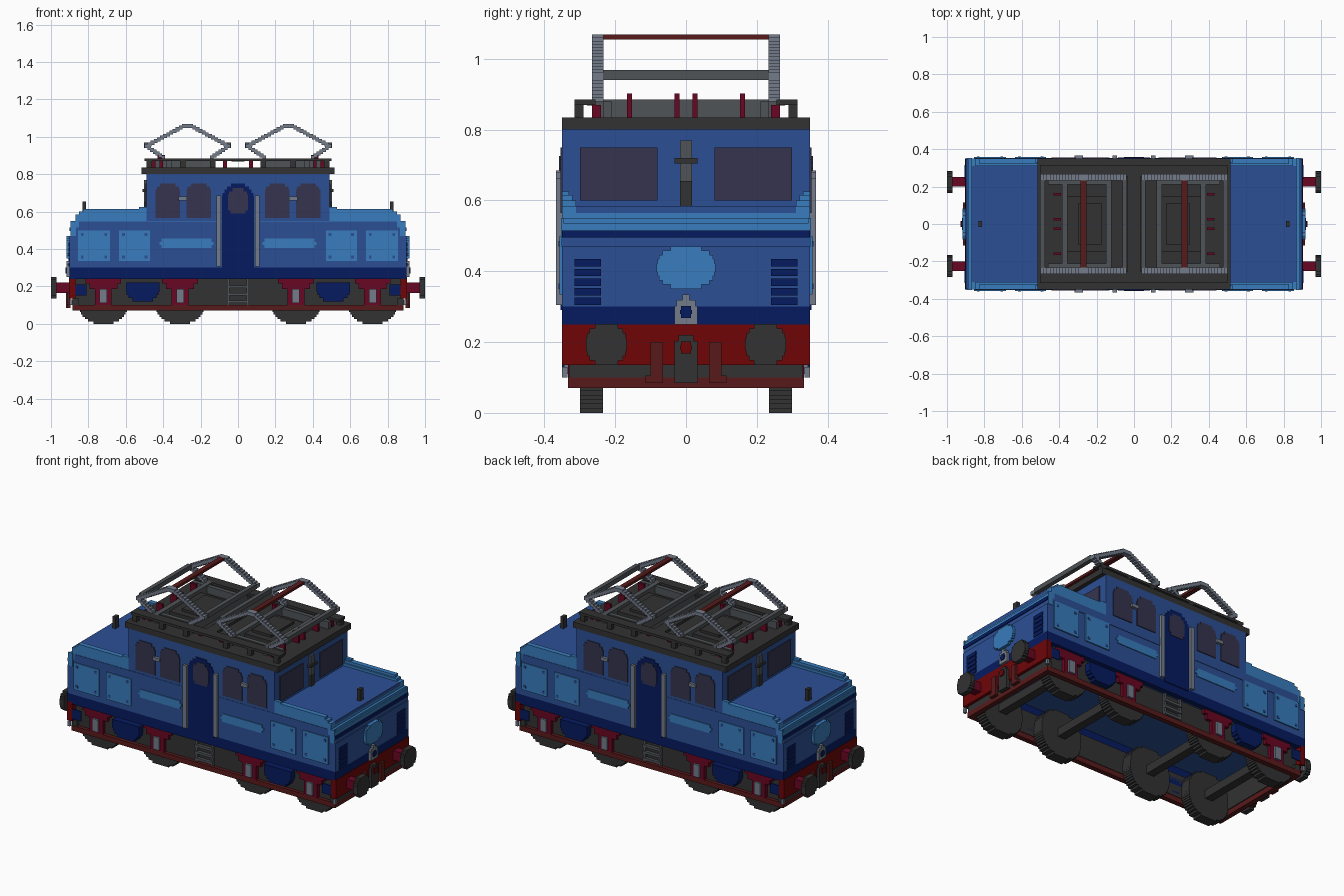
import bpy
import bmesh
import math
from mathutils import Vector

cube = bpy.data.objects.get("Cube")
if cube:
    bpy.data.objects.remove(cube, do_unlink=True)

STEP = 1 / 60      # size of one block in the stepped shapes
SIDE = .35         # half width of the body
END = .9           # half length of the body
CAB = .49          # half length of the cab
THIN = .005        # depth of painted plates
WALL = .03


def material(name, code):
    """Flat material from an sRGB hex code."""
    channels = [int(code[i:i + 2], 16) / 255 for i in (0, 2, 4)]
    colour = [((c + .055) / 1.055) ** 2.4 if c > .04 else c / 12.92 for c in channels] + [1]
    mat = bpy.data.materials.new(name)
    mat.diffuse_color = colour
    mat.use_nodes = True
    shader = mat.node_tree.nodes["Principled BSDF"]
    shader.inputs["Base Color"].default_value = colour
    shader.inputs["Roughness"].default_value = .8
    return mat


BLUE = material("body blue", "2C4F95")
LIGHT = material("light blue", "387CBD")
NAVY = material("navy", "061A60")
RED = material("beam red", "6E0507")
MAROON = material("maroon", "591A1B")
CRIMSON = material("crimson", "690622")
DARK = material("dark grey", "323232")
GREY = material("mid grey", "4F5357")
SILVER = material("silver grey", "737B8A")
GLASS = material("window glass", "35344F")


def part(name, mat, boxes, mirror=""):
    """One object from boxes ((x, x), (y, y), (z, z)), repeated across the mirror axes."""
    mesh = bpy.data.meshes.new(name)
    bm = bmesh.new()
    for sx in (1, -1) if "x" in mirror else (1,):
        for sy in (1, -1) if "y" in mirror else (1,):
            for spans in boxes:
                low = Vector(min(s) for s in spans)
                high = Vector(max(s) for s in spans)
                middle, size = (low + high) / 2, high - low
                verts = bmesh.ops.create_cube(bm, size=1)["verts"]
                for v in verts:
                    v.co = Vector(m + c * s for m, c, s in zip(middle, v.co, size))
                    v.co.x *= sx
                    v.co.y *= sy
                if sx * sy < 0:
                    bmesh.ops.reverse_faces(bm, faces=list({f for v in verts for f in v.link_faces}))
    bm.to_mesh(mesh)
    bm.free()
    mesh.materials.append(mat)
    bpy.context.collection.objects.link(bpy.data.objects.new(name, mesh))


def both(half):
    return (-half, half)


def on_side(x, z, depth=THIN):
    return (x, (SIDE - THIN, SIDE + depth), z)


def on_end(y, z, depth=THIN, base=END):
    return ((base - THIN, base + depth), y, z)


def ring(length, width, z):
    """Four walls around a rectangle."""
    walls = [(both(length), (s * (width - WALL), s * width), z) for s in (1, -1)]
    return walls + [((s * (length - WALL), s * length), both(width - WALL), z) for s in (1, -1)]


def rows(centre, z, wide, high):
    """Stepped, slightly squared ellipse as rows of (across, z) spans."""
    power = 2.4
    count = max(3, round(2 * high / STEP / .75))
    tall = 2 * high / count
    result = []
    for i in range(count):
        t = abs((i + .5) * 2 / count - 1)
        half = wide * (1 - t ** power) ** (1 / power)
        result.append(((centre - half, centre + half), (z - high + i * tall, z - high + (i + 1) * tall)))
    return result


def cut_corners(x, z, top=2, bottom=0):
    """Stepped rectangle with rounded top and bottom corners."""
    spans = [(x, (z[0] + bottom * STEP, z[1] - top * STEP))]
    for count, edge, way in ((top, z[1], -1), (bottom, z[0], 1)):
        for i in range(count):
            inset = STEP * .7 * (count - i) ** 2 / count
            rise = sorted((edge + way * i * STEP, edge + way * (i + 1) * STEP))
            spans.append(((x[0] + inset, x[1] - inset), rise))
    return spans


# Body shell with stepped bonnet ends and a raised floor
part("body_skirt", NAVY, ring(END, SIDE, (.24, .3)))
part("body_floor", BLUE, [(both(END - WALL), both(SIDE - WALL), (.295, .31))])
part("body_walls", BLUE, ring(END, SIDE, (.3, .47)) + ring(END - THIN, SIDE, (.47, .515)))
part("bonnet_shoulder", LIGHT, ring(.893, SIDE, (.515, .535)) + ring(.885, SIDE, (.535, .55))
     + ring(.87, SIDE - WALL, (.55, .565)))
part("shoulder_side", BLUE, [on_side(both(.85), (.5, .548), THIN / 2)], "y")
part("corner_trim", LIGHT, [on_side((.865, .895), (.47, .55), THIN / 2)], "xy")
part("bonnet_top", BLUE, [((CAB - WALL, .87), both(.31), (.565, .585))], "x")
part("bonnet_ridge", LIGHT, [((CAB, .87), (.31, SIDE), (.55, .585)), ((CAB, .85), (.31, SIDE), (.585, .6)),
     ((CAB, .83), (.32, SIDE), (.6, .615)), ((CAB, .53), (.33, SIDE), (.615, .625))], "xy")

# Cab and roof
part("cab_walls", BLUE, ring(CAB, SIDE, (.548, .8)))
part("cab_roof", DARK, [(both(.515), both(SIDE), (.8, .835))])
part("side_windows", GLASS, [on_side(*s) for x in ((.145, .275), (.31, .44))
     for s in cut_corners(x, (.565, .75))], "xy")
part("end_windows", GLASS, [on_end((.08, .3), (.6, .75), base=CAB)], "xy")
part("window_handles", SILVER, [on_side((.272, .318), (.66, .68), STEP)], "xy")
part("cab_end_lamp", GREY, [on_end(both(STEP), (.655, .77), .012, CAB)], "x")
part("cab_end_bracket", DARK, [on_end(both(.033), (.705, .72), .02, CAB),
     on_end(both(STEP), (.585, .655), .012, CAB)], "x")
part("bonnet_post", DARK, [((.812, .832), both(STEP), (.58, .655))], "x")

# Side doors, handrails and painted panels
part("door", NAVY, [on_side(*s) for s in cut_corners(both(.085), (.29, .75), 4)], "y")
part("door_window", GLASS, [on_side(*s, depth=THIN * 1.6) for s in cut_corners(both(.053), (.59, .725), 2, 1)], "y")
part("door_handrails", SILVER, [on_side((.09, .115), (.305, .685), STEP)], "xy")
part("side_hatches", LIGHT, [on_side(x, (.335, .5), THIN * 1.5) for x in ((.47, .635), (.685, .855))], "xy")
part("hatch_bolts", BLUE, [on_side((x, x + .015), (z, z + .015), THIN * 2)
     for x in (.485, .605, .7, .825) for z in (.35, .47)], "xy")
part("side_flash", LIGHT, [on_side(*s) for s in cut_corners((.13, .42), (.405, .455), 1, 1)], "xy")

# Bonnet end details
part("end_stripe", NAVY, [on_end(both(SIDE), (.495, .515), 0)], "x")
part("end_badge", LIGHT, [on_end(*s, depth=STEP) for s in rows(0, .41, .083, .06)], "x")
part("end_louvres", NAVY, [on_end((.24, .315), (z, z + .021)) for z in (.305, .332, .359, .386, .413)], "xy")
part("end_lamp", SILVER, [on_end(*s, depth=STEP) for s in cut_corners(both(.033), (.25, .335))], "x")
part("end_lamp_lens", NAVY, [on_end(*s, depth=STEP + THIN) for s in rows(0, .285, STEP, STEP)], "x")

# Underframe
part("frame_sill", MAROON, ring(.885, .333, (.07, .1)))
part("frame_plates", DARK, [(both(.87), (.3, .312), (.1, .24))], "y")
part("buffer_beam", RED, [((.87, END + THIN / 2), both(SIDE), (.135, .25))], "x")
part("beam_backing", DARK, [((.85, .885), both(.33), (.1, .135)), ((.85, .87), both(.3), (.135, .24))], "x")
part("beam_side_box", NAVY, [on_side((.81, .87), (.15, .21), 0)], "xy")
part("corner_step", SILVER, [((.885, END), (.335, SIDE), (.1, .13))], "xy")
part("cab_steps", GREY, [(both(.06), (.31, .33), (z, z + .015)) for z in (.11, .15, .19)]
     + [((s * .06, s * .045), (.31, .325), (.1, .24)) for s in (1, -1)], "y")
part("air_tanks", NAVY, [(x, (.3, SIDE), z) for x, z in cut_corners((.42, .6), (.12, .22), 0, 3)], "xy")

# Wheels, axles and axle boxes
AXLES = (.31, .72)
part("wheels", DARK, [(x, (.235, .3), z) for a in AXLES for x, z in rows(a, .137, .137, .137)], "xy")
part("axles", DARK, [((a - .025, a + .025), both(.24), (.115, .165)) for a in AXLES], "x")
part("axle_guards", CRIMSON, [((a - w, a + w), (.3, .333), z) for a in AXLES
     for w, z in ((.095, (.215, .24)), (.075, (.185, .215)), (.045, (.1, .185)))], "xy")
part("axle_bearings", SILVER, [((a - .02, a + .02), (.32, .345), (.11, .185)) for a in AXLES], "xy")

# Buffers and couplings
part("buffer_shafts", CRIMSON, [((END - WALL, .975), (.2, .25), (.165, .22))], "xy")
part("buffer_heads", DARK, [((.97, 1), y, z) for y, z in rows(.225, .193, .058, .058)], "xy")
part("coupling_plate", DARK, [on_end(*s, depth=.02) for s in cut_corners(both(.033), (.085, .22), 1)], "x")
part("coupling_hook", RED, [on_end(*s, depth=.028) for s in rows(0, .185, STEP, STEP)], "x")
part("brake_hoses", MAROON, [on_end((.065, .1), (.085, .2), .015), on_end((.1, .115), (.085, .105), .015)], "xy")

# Roof walkways and insulators
part("roof_walkway", DARK, [(both(.5), (.255, .315), (.87, .885))]
     + [((x, x + .03), (.29, .315), (.835, .87)) for x in (.12, .28, .46)]
     + [((-x - .03, -x), (.29, .315), (.835, .87)) for x in (.12, .28, .46)], "y")
part("roof_cross_walkway", DARK, [(both(.035), both(.28), (.868, .885))])
part("walkway_posts", CRIMSON, [((x, x + .02), (.24, .265), (.835, .87)) for x in (.06, .4, .44)], "xy")
part("pantograph_base", GREY, [((x, x + WALL), both(.265), (.835, .885)) for x in (.12, .355)]
     + [((.12, .46), (s * .21, s * .235), (.835, .88)) for s in (1, -1)], "x")
part("roof_machinery", DARK, [((.15, .355), both(.15), (.835, .865)), ((.17, .3), both(.11), (.865, .88))], "x")
part("roof_insulators", CRIMSON, [((.39, .43), (y, y + .014), (.835, .902)) for y in (.018, .152)], "xy")

# Pantographs: stepped diamond arms joined by cross bars
path = [(.14, .89), (.05, .95), (.25, 1.058), (.29, 1.058), (.49, .95), (.4, .89)]
arm = []
for (xa, za), (xb, zb) in zip(path, path[1:]):
    count = math.ceil(abs(xb - xa) / STEP)
    for i in range(count + 1):
        x = xa + (xb - xa) * i / count
        z = za + (zb - za) * i / count
        arm.append(((x - STEP * .6, x + STEP * .6), (.233, .266), (z - .011, z + .011)))
part("pantograph_arms", SILVER, arm, "xy")
part("pantograph_cross_bars", GREY, [((x, x + .025), both(.235), (.94, .968)) for x in (.037, .477)], "x")
part("pantograph_collector", MAROON, [((.255, .285), both(.235), (1.054, 1.069))], "x")
